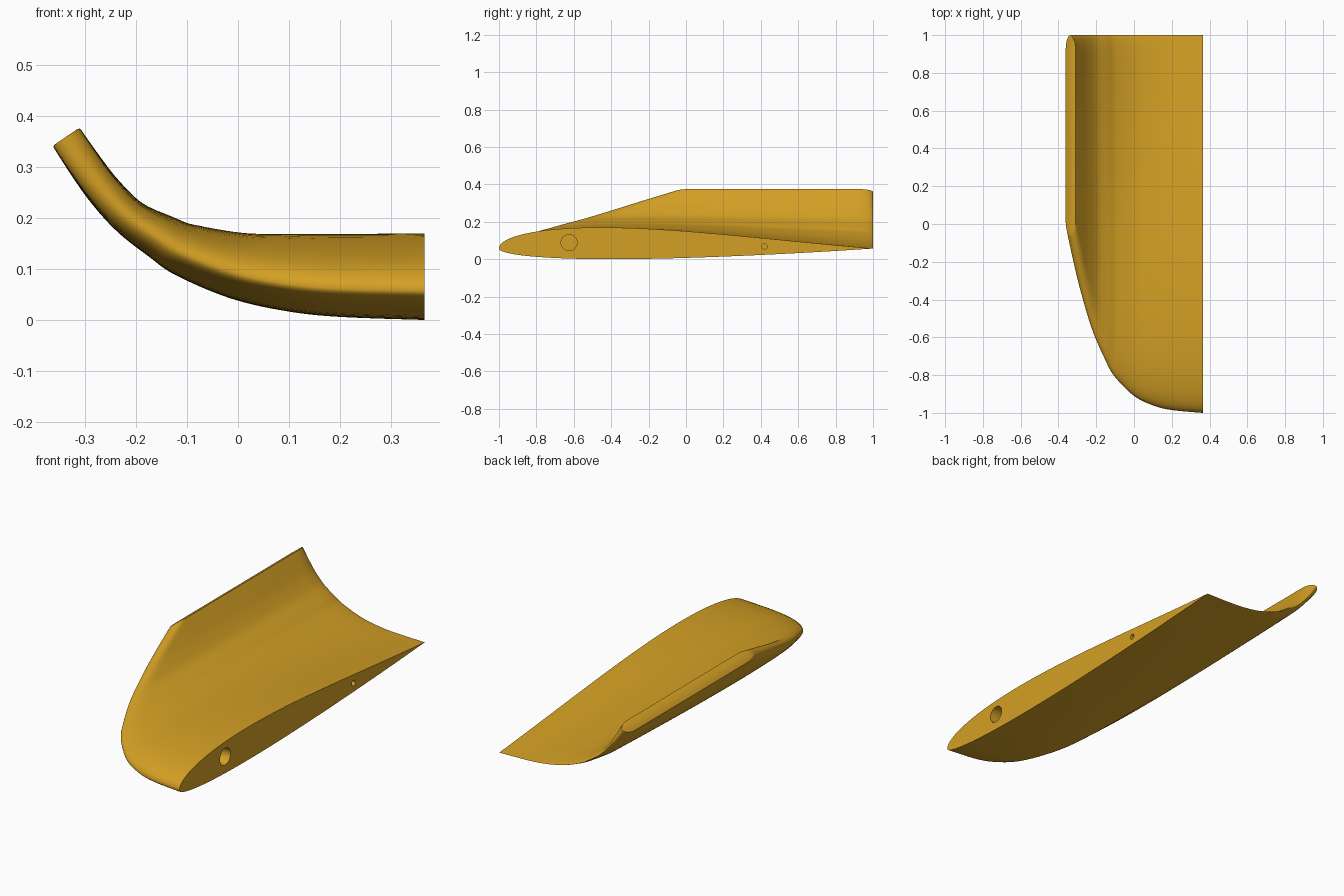
import bpy, bmesh, math
from mathutils import Vector

if "Cube" in bpy.data.objects:
    bpy.data.objects.remove(bpy.data.objects["Cube"])

# Stations from root to tip: x, z, leading edge y, upper and lower thickness
STATIONS = [Vector(s) for s in [
    (0.365, 0.057, -1.0, 0.113, 0.057),
    (0.20, 0.061, -0.985, 0.108, 0.055),
    (0.10, 0.070, -0.96, 0.100, 0.053),
    (0.00, 0.090, -0.91, 0.083, 0.050),
    (-0.10, 0.128, -0.81, 0.062, 0.046),
    (-0.15, 0.158, -0.72, 0.050, 0.042),
    (-0.21, 0.200, -0.58, 0.037, 0.038),
    (-0.26, 0.252, -0.41, 0.034, 0.036),
    (-0.30, 0.305, -0.24, 0.033, 0.034),
    (-0.337, 0.359, -0.06, 0.032, 0.032)]]
LAST = len(STATIONS) - 1
N = 48           # points along the chord
STEPS = 54       # rings along the span


def station(t):
    """Smooth interpolation through the stations, t from 0 to LAST."""
    i = min(int(t), LAST - 1)
    f = t - i
    a, b, c, d = (STATIONS[min(max(k, 0), LAST)] for k in range(i - 1, i + 3))
    return 0.5 * (2 * b + (c - a) * f + (2 * a - 5 * b + 4 * c - d) * f**2
                  + (3 * b - a - 3 * c + d) * f**3)


def airfoil(c):
    return 10 * (0.2969 * math.sqrt(c) - 0.126 * c - 0.3516 * c**2
                 + 0.2843 * c**3 - 0.1036 * c**4)


def plate(c):
    """Constant thickness with rounded ends."""
    e = min(c / 0.08, (1 - c) / 0.07, 1)
    return math.sqrt(max(0, 1 - (1 - e)**2))


def ring(t, shrink=1.0):
    p = station(t)
    d = station(min(t + 0.02, LAST)) - station(max(t - 0.02, 0))
    n = Vector((d[1], -d[0])).normalized()
    if t == 0:
        n = Vector((0, 1))
    w = (t / LAST)**2
    pts = []
    for k in range(2 * N):
        upper = k <= N
        j = k if upper else 2 * N - k
        c = (1 - math.cos(math.pi * j / N)) / 2
        foil = 0 if j in (0, N) else airfoil(c)
        if upper:
            foil *= 1.03 * (1 - 0.4 * c * c)
        h = ((1 - w) * foil + w * plate(c)) * shrink
        h *= p[3] if upper else -p[4]
        y = p[2] + (1 - p[2]) * c
        pts.append((p[0] + n[0] * h, y, p[1] + n[1] * h))
    return pts


# Upswept wing tip, lofted from rounded foil to flat-ended fin
rings = [ring(LAST * i / STEPS) for i in range(STEPS)]
rings += [ring(LAST - 0.06, 0.98), ring(LAST, 0.85)]
bm = bmesh.new()
loops = [[bm.verts.new(p) for p in r] for r in rings]
for a, b in zip(loops, loops[1:]):
    for k in range(2 * N):
        m = (k + 1) % (2 * N)
        bm.faces.new((a[k], a[m], b[m], b[k]))
bm.faces.new(loops[0])
bm.faces.new(loops[-1])
bmesh.ops.recalc_face_normals(bm, faces=bm.faces)
mesh = bpy.data.meshes.new("wing_tip")
bm.to_mesh(mesh)
bm.free()
wing = bpy.data.objects.new("wing_tip", mesh)
bpy.context.collection.objects.link(wing)

mat = bpy.data.materials.new("golden_yellow")
mat.diffuse_color = (0.658, 0.352, 0.018, 1)
mat.use_nodes = True
mat.node_tree.nodes["Principled BSDF"].inputs["Base Color"].default_value = mat.diffuse_color
mesh.materials.append(mat)

# Spar and pin holes bored into the root face
for name, y, z, r, depth in (("spar_hole", -0.625, 0.088, 0.043, 0.22),
                             ("pin_hole", 0.42, 0.068, 0.014, 0.12)):
    bpy.ops.mesh.primitive_cylinder_add(
        vertices=32, radius=r, depth=2 * depth,
        location=(0.365, y, z), rotation=(0, math.pi / 2, 0))
    cutter = bpy.context.object
    cutter.name = name + "_cutter"
    cutter.hide_render = True
    cutter.data.materials.append(mat)
    mod = wing.modifiers.new(name, "BOOLEAN")
    mod.operation = "DIFFERENCE"
    mod.solver = "EXACT"
    mod.object = cutter
    bpy.context.view_layer.objects.active = wing
    bpy.ops.object.modifier_apply(modifier=name)
    bpy.data.objects.remove(cutter)

bpy.ops.object.select_all(action="DESELECT")
wing.select_set(True)
bpy.context.view_layer.objects.active = wing
bpy.ops.object.shade_smooth_by_angle(angle=math.radians(35))
